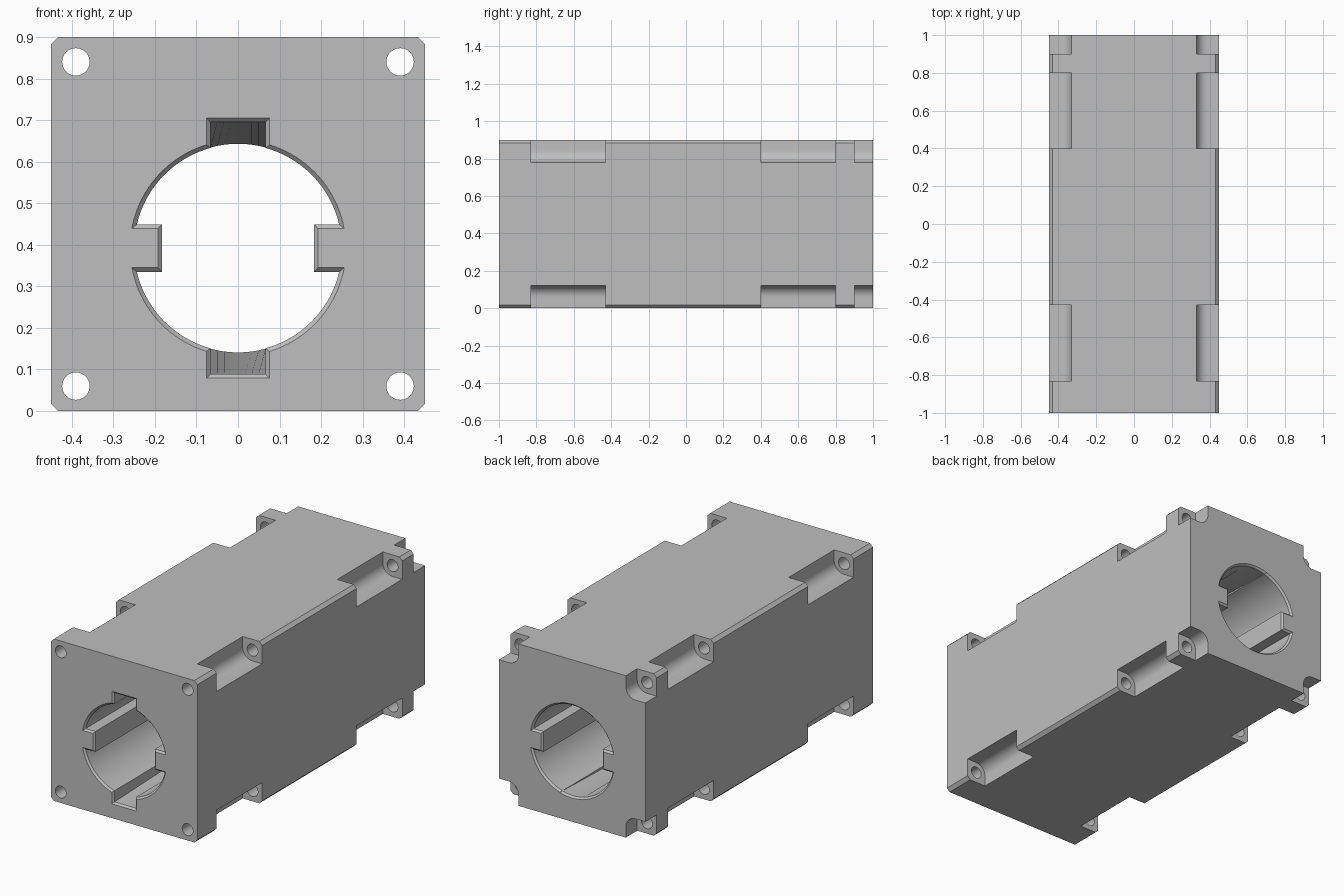
import bpy, bmesh
from math import sin, cos, asin, acos, pi, radians

cube = bpy.data.objects.get("Cube")
if cube:
    bpy.data.objects.remove(cube)

gray = bpy.data.materials.new("plain gray")
gray.use_nodes = True
colour = (0.52, 0.52, 0.52, 1)
gray.diffuse_color = colour
gray.node_tree.nodes["Principled BSDF"].inputs["Base Color"].default_value = colour

BORE_Z = 0.392
HALF = 0.45          # half width of the square housing
HOLE = 0.39          # screw hole offset from the housing axis


def loft(name, sections):
    """Closed solid through (y, [(x, z), ...]) sections of equal point count."""
    bm = bmesh.new()
    rings = [[bm.verts.new((x, y, z)) for x, z in pts] for y, pts in sections]
    for a, b in zip(rings, rings[1:]):
        for i in range(len(a)):
            j = (i + 1) % len(a)
            bm.faces.new((a[i], a[j], b[j], b[i]))
    bm.faces.new(rings[0])
    bm.faces.new(rings[-1])
    bmesh.ops.recalc_face_normals(bm, faces=bm.faces)
    mesh = bpy.data.meshes.new(name)
    bm.to_mesh(mesh)
    bm.free()
    mesh.materials.append(gray)
    obj = bpy.data.objects.new(name, mesh)
    bpy.context.collection.objects.link(obj)
    return obj


def prism(name, pts, y0, y1):
    return loft(name, [(y0, pts), (y1, pts)])


def cut(target, cutter):
    cutter.hide_render = True
    mod = target.modifiers.new("cut", "BOOLEAN")
    mod.operation, mod.solver, mod.object = "DIFFERENCE", "EXACT", cutter
    bpy.context.view_layer.objects.active = target
    bpy.ops.object.modifier_apply(modifier=mod.name)
    bpy.data.objects.remove(cutter)


def bore_outline(grow, depth):
    """Bore with two side keys and two slots; depth 1 is a full slot, 0 none."""
    r, w = 0.25 + grow, 0.066 + grow
    key, tip = 0.057 - grow, 0.183 + grow
    a0, a1 = asin(key / r), acos(w / r)
    arc = [a0 + (a1 - a0) * i / 20 for i in range(21)]
    right = [(tip, key)] + [(r * cos(a), r * sin(a)) for a in arc]
    slot = []
    for i in range(9):
        x = w * (1 - i / 4)
        on_bore = (r * r - x * x) ** 0.5 + 0.001
        slot.append((x, on_bore + (0.303 + grow - on_bore) * depth))
    half = right + slot + [(-x, z) for x, z in reversed(right)]
    return [(s * x, BORE_Z + s * z) for s in (1, -1) for x, z in half]


# Square housing with chamfered long edges
c = HALF - 0.018
octagon = [(HALF, c), (c, HALF), (-c, HALF), (-HALF, c),
           (-HALF, -c), (-c, -HALF), (c, -HALF), (HALF, -c)]
housing = prism("housing", [(x, z + HALF) for x, z in octagon], -1, 1)

# Keyed bore, chamfered at both mouths, with slots that run out to the back
cut(housing, loft("bore_cutter", [
    (-1.01, bore_outline(0.02, 1)), (-0.99, bore_outline(0, 1)),
    (0.99, bore_outline(0, 0)), (1.01, bore_outline(0.02, 0))]))

# Rounded corner reliefs and screw holes along the four long edges
inner = HOLE - 0.06
relief = [(0.6, inner)]
relief += [(HOLE - 0.06 * sin(a), HOLE - 0.06 * cos(a))
           for a in (pi / 2 * i / 12 for i in range(13))]
relief += [(inner, 0.6), (0.6, 0.6)]
circle = [(HOLE + 0.033 * cos(a), HOLE + 0.033 * sin(a))
          for a in (2 * pi * i / 32 for i in range(32))]

for sx in (1, -1):
    for sz in (1, -1):
        def place(pts):
            return [(sx * x, HALF + sz * z) for x, z in pts]
        for y0, y1 in ((-0.83, -0.43), (0.4, 0.8), (0.9, 1.1)):
            cut(housing, prism("relief_cutter", place(relief), y0, y1))
        cut(housing, prism("hole_cutter", place(circle), -1.1, 1.1))

# Smooth round walls, sharp edges elsewhere
bpy.ops.object.select_all(action="DESELECT")
housing.select_set(True)
bpy.context.view_layer.objects.active = housing
bpy.ops.object.shade_smooth_by_angle(angle=radians(25))
